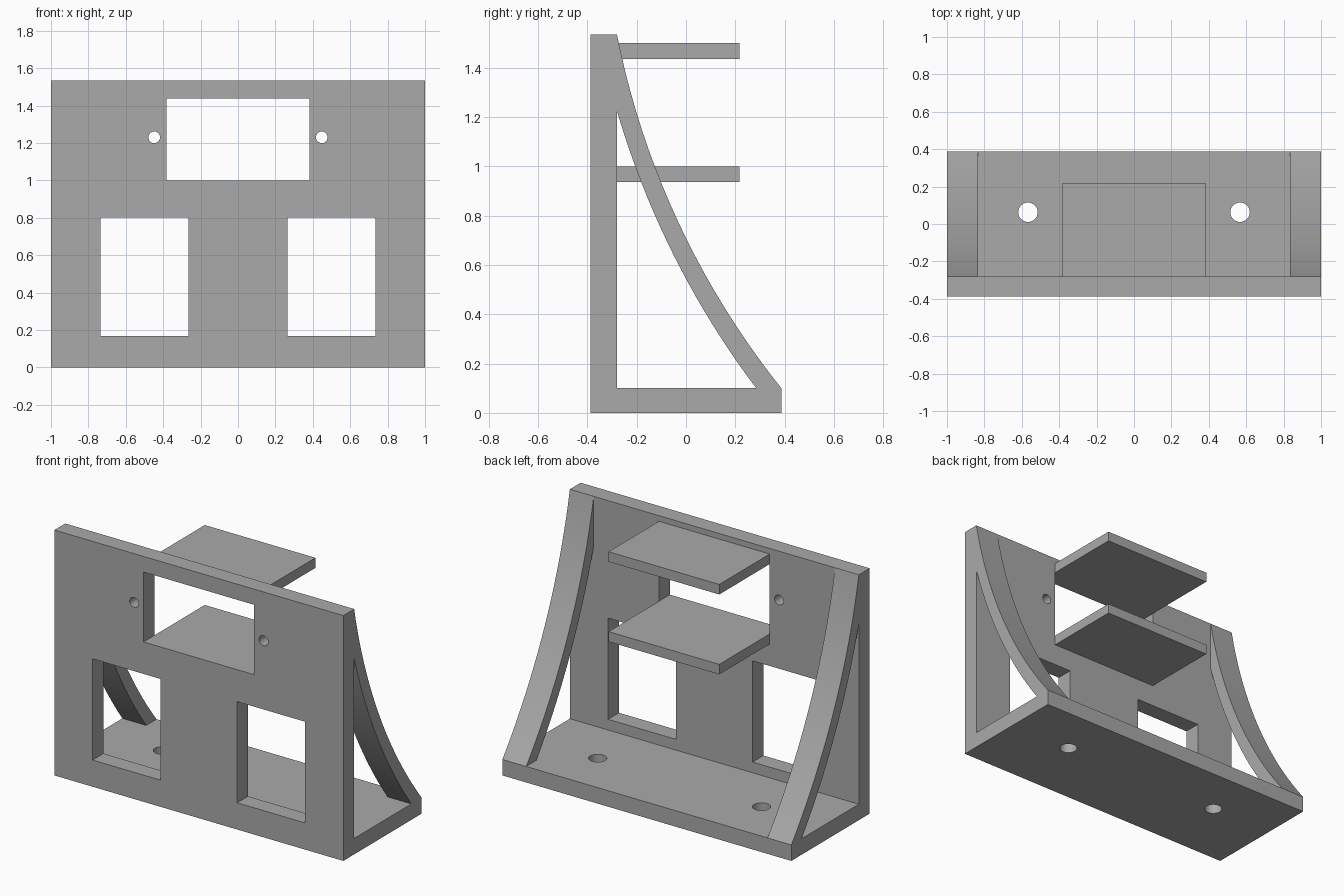
import bpy
import bmesh
import math
from mathutils import Vector

cube = bpy.data.objects.get("Cube")
if cube:
    bpy.data.objects.remove(cube, do_unlink=True)

grey = bpy.data.materials.new("plain grey")
grey.use_nodes = True
colour = (0.40, 0.40, 0.40, 1)
grey.diffuse_color = colour
grey.node_tree.nodes["Principled BSDF"].inputs["Base Color"].default_value = colour

FRONT, WALL, BACK = -0.387, -0.28, 0.387
TOP, FLOOR = 1.535, 0.1


def extrude_profile(name, profile, x0, x1):
    """Extrude a (y, z) outline along x."""
    bm = bmesh.new()
    face = bm.faces.new([bm.verts.new((x0, y, z)) for y, z in profile])
    moved = bmesh.ops.extrude_face_region(bm, geom=[face])["geom"]
    verts = [v for v in moved if isinstance(v, bmesh.types.BMVert)]
    bmesh.ops.translate(bm, verts=verts, vec=(x1 - x0, 0, 0))
    bmesh.ops.recalc_face_normals(bm, faces=bm.faces)
    mesh = bpy.data.meshes.new(name)
    bm.to_mesh(mesh)
    bm.free()
    mesh.materials.append(grey)
    obj = bpy.data.objects.new(name, mesh)
    bpy.context.collection.objects.link(obj)
    return obj


def box(name, x0, x1, y0, y1, z0, z1):
    return extrude_profile(name, [(y0, z0), (y1, z0), (y1, z1), (y0, z1)], x0, x1)


def cylinder(name, radius, location, rotation=(0, 0, 0)):
    bpy.ops.mesh.primitive_cylinder_add(vertices=40, radius=radius, depth=0.3,
                                        location=location, rotation=rotation)
    obj = bpy.context.object
    obj.name = name
    obj.data.materials.append(grey)
    return obj


def arc(a, b, sag, steps=20):
    """Shallow circular arc from a to b, bowed towards the wall and floor."""
    a, b = Vector(a), Vector(b)
    half = (b - a).length / 2
    along = (b - a).normalized()
    out = Vector((along.y, -along.x))
    radius = (half * half + sag * sag) / (2 * sag)
    centre = (a + b) / 2 - out * (radius - sag)
    sweep = math.asin(half / radius)
    angles = [sweep * (2 * i / steps - 1) for i in range(steps + 1)]
    return [tuple(centre + along * radius * math.sin(t) + out * radius * math.cos(t))
            for t in angles]


# Back plate and base as one L-shaped body
bracket = extrude_profile("bracket", [(FRONT, 0), (BACK, 0), (BACK, FLOOR),
                                      (WALL, FLOOR), (WALL, TOP), (FRONT, TOP)], -1, 1)

# Curved braces at both ends
outer = arc((WALL, TOP), (BACK, FLOOR), 0.095)
inner = arc((WALL, 1.225), (0.285, FLOOR), 0.057)
brace_outline = ([(WALL - 0.05, TOP)] + outer + [(BACK, FLOOR / 2), (0.285, FLOOR / 2)]
                 + inner[::-1] + [(WALL - 0.05, 1.225)])
joined = [extrude_profile("left_brace", brace_outline, 0.835, 1),
          extrude_profile("right_brace", brace_outline, -1, -0.835)]

# Windows and screw holes
cutters = [box("upper_window_cutter", -0.383, 0.383, -0.5, -0.2, 1.0, 1.437)]
for side, s in (("left", 1), ("right", -1)):
    x0, x1 = sorted((0.265 * s, 0.735 * s))
    cutters += [
        box(side + "_window_cutter", x0, x1, -0.5, -0.2, 0.167, 0.8),
        cylinder(side + "_wall_hole_cutter", 0.031, (0.448 * s, -0.33, 1.23),
                 (math.pi / 2, 0, 0)),
        cylinder(side + "_base_hole_cutter", 0.052, (0.567 * s, 0.063, 0.05)),
    ]

for parts, operation in ((joined, 'UNION'), (cutters, 'DIFFERENCE')):
    for part in parts:
        mod = bracket.modifiers.new(part.name, 'BOOLEAN')
        mod.operation = operation
        mod.solver = 'EXACT'
        mod.object = part
        bpy.ops.object.select_all(action='DESELECT')
        bracket.select_set(True)
        bpy.context.view_layer.objects.active = bracket
        bpy.ops.object.modifier_apply(modifier=mod.name)
        bpy.data.objects.remove(part, do_unlink=True)

# Smooth the arcs and holes, keep the corners crisp
bpy.ops.object.shade_smooth_by_angle(angle=math.radians(25))

# Two shelves behind the upper window
box("lower_shelf", -0.383, 0.383, WALL, 0.218, 0.937, 1.0)
box("upper_shelf", -0.383, 0.383, WALL, 0.218, 1.437, 1.5)
